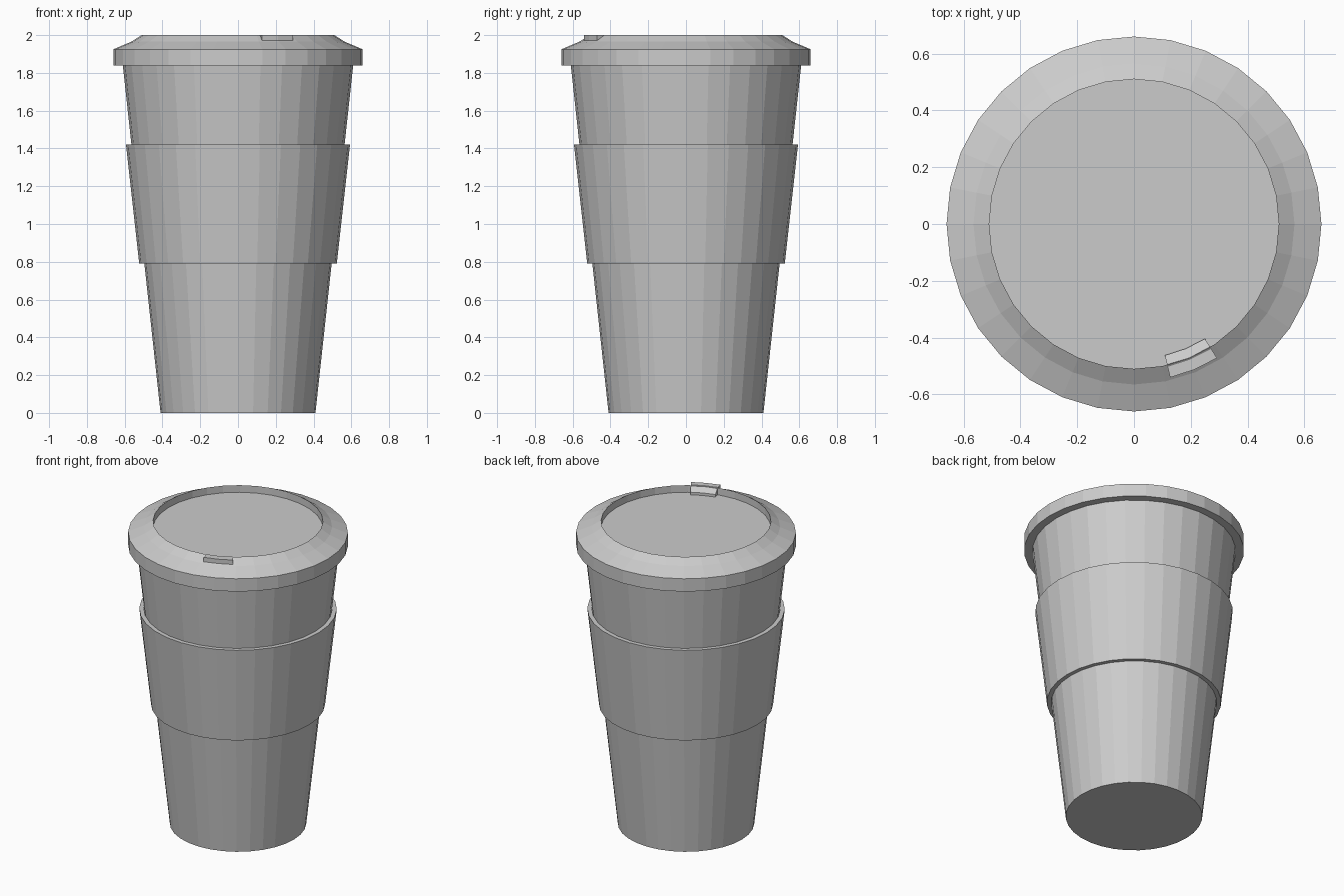
import bpy, bmesh, math

if "Cube" in bpy.data.objects:
    bpy.data.objects.remove(bpy.data.objects["Cube"])

SIDES = 32


def make_object(name, bm):
    bmesh.ops.recalc_face_normals(bm, faces=bm.faces)
    mesh = bpy.data.meshes.new(name)
    bm.to_mesh(mesh)
    bm.free()
    obj = bpy.data.objects.new(name, mesh)
    bpy.context.collection.objects.link(obj)
    return obj


def lathe(name, profile, caps=False, closed=False):
    """Turn a (radius, z) profile round the z axis into flat-faced rings."""
    bm = bmesh.new()
    rings = []
    for r, z in profile:
        rings.append([bm.verts.new((r * math.cos(2 * math.pi * i / SIDES),
                                    r * math.sin(2 * math.pi * i / SIDES), z))
                      for i in range(SIDES)])
    pairs = list(zip(rings, rings[1:]))
    if closed:
        pairs.append((rings[-1], rings[0]))
    for a, b in pairs:
        for i in range(SIDES):
            j = (i + 1) % SIDES
            bm.faces.new((a[i], a[j], b[j], b[i]))
    if caps:
        bm.faces.new(rings[0])
        bm.faces.new(rings[-1])
    return make_object(name, bm)


# Tapered cup body with a flat base
lathe("cup_body", [(0.41, 0), (0.612, 1.86)], caps=True)

# Insulating sleeve around the middle
lathe("sleeve", [(0.497, 0.79), (0.523, 0.79), (0.593, 1.42), (0.566, 1.42)],
      closed=True)

# Lid: skirt, two-step shoulder, rim and recessed top
lathe("lid", [(0.605, 1.84), (0.66, 1.84), (0.66, 1.925), (0.565, 1.965),
              (0.51, 2.0), (0.51, 1.953)], caps=True)

# Drinking tab: a short bent wedge straddling the rim
bm = bmesh.new()
section = [(0.475, 1.945), (0.475, 1.97), (0.515, 2.0), (0.555, 2.0),
           (0.555, 1.96)]
loops = []
for angle in (-76.75, -67.5, -58.25):
    a = math.radians(angle)
    loops.append([bm.verts.new((r * math.cos(a), r * math.sin(a), z))
                  for r, z in section])
for a, b in zip(loops, loops[1:]):
    for i in range(len(section)):
        j = (i + 1) % len(section)
        bm.faces.new((a[i], a[j], b[j], b[i]))
bm.faces.new(loops[0])
bm.faces.new(loops[-1])
make_object("drinking_tab", bm)
